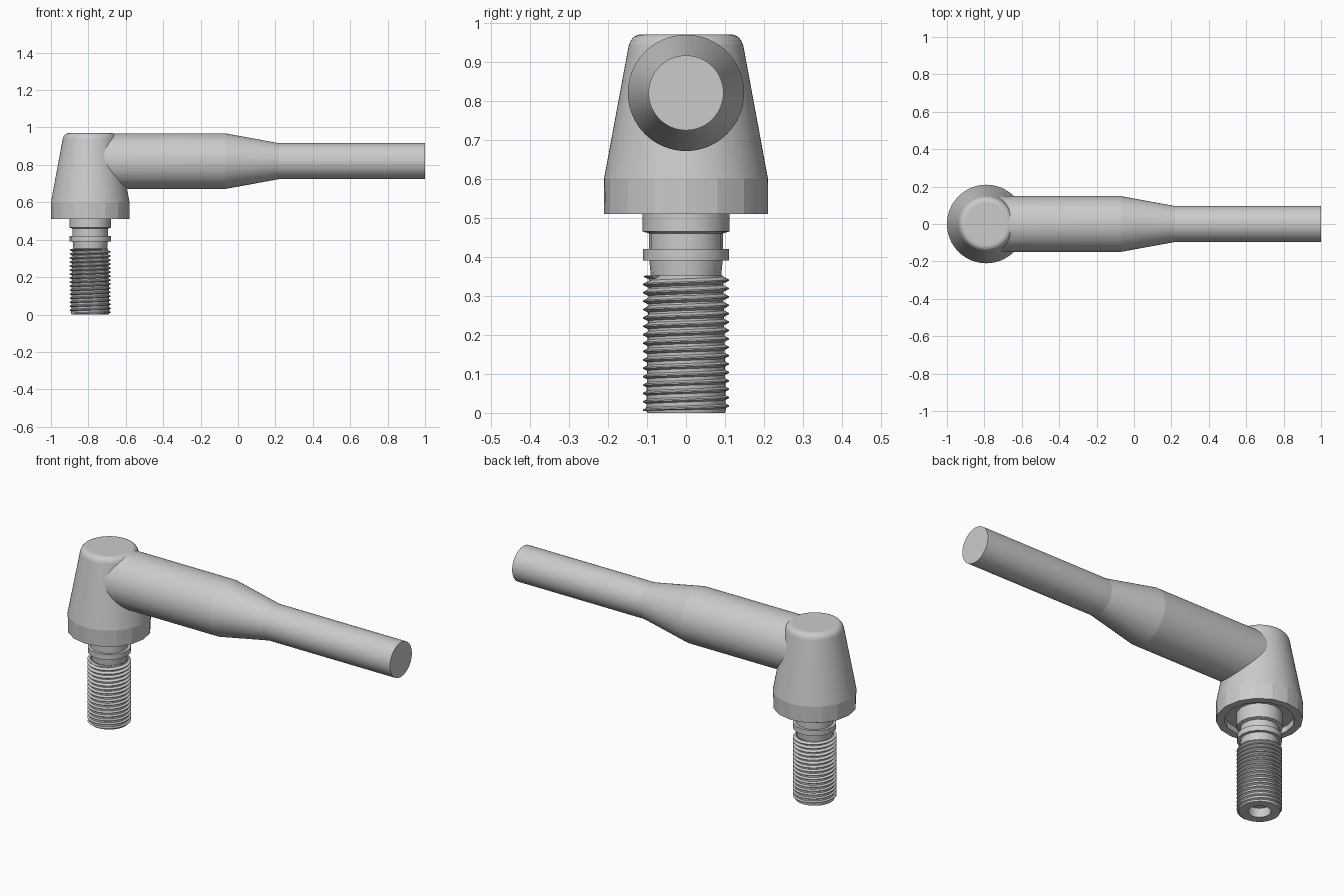
import bpy, bmesh, math
from mathutils import Matrix

if "Cube" in bpy.data.objects:
    bpy.data.objects.remove(bpy.data.objects["Cube"])

HUB_X = -0.79


def finish(name, bm, angle=30):
    bmesh.ops.remove_doubles(bm, verts=bm.verts, dist=1e-5)
    bmesh.ops.dissolve_degenerate(bm, edges=bm.edges, dist=1e-6)
    bmesh.ops.recalc_face_normals(bm, faces=bm.faces)
    me = bpy.data.meshes.new(name)
    bm.to_mesh(me)
    bm.free()
    ob = bpy.data.objects.new(name, me)
    bpy.context.collection.objects.link(ob)
    smooth(ob, angle)
    return ob


def smooth(ob, angle=30):
    bpy.ops.object.select_all(action='DESELECT')
    ob.select_set(True)
    bpy.context.view_layer.objects.active = ob
    bpy.ops.object.shade_smooth_by_angle(angle=math.radians(angle))


def grid_faces(bm, rows):
    for a, b in zip(rows, rows[1:]):
        for i in range(len(a) - 1):
            bm.faces.new((a[i], a[i + 1], b[i + 1], b[i]))


def lathe(name, profile, segs, matrix, angle=30):
    """Revolve (radius, height[, polygon sides]) points about z."""
    bm = bmesh.new()
    rows = []
    for r, z, *n in profile:
        row = []
        for i in range(segs + 1):
            a = 2 * math.pi * (i % segs) / segs
            rr = r
            if n:
                h = math.pi / n[0]
                rr = r * math.cos(h) / math.cos(a % (2 * h) - h)
            row.append(bm.verts.new((rr * math.cos(a), rr * math.sin(a), z)))
        rows.append(row)
    grid_faces(bm, rows)
    bm.transform(matrix)
    return finish(name, bm, angle)


at_hub = Matrix.Translation((HUB_X, 0, 0))

# Tapered hub with rounded top, coarse bottom rim and recessed underside
hub = lathe("hub", [
    (0, 0.97), (0.115, 0.97), (0.124, 0.9685), (0.133, 0.964), (0.141, 0.955),
    (0.146, 0.944), (0.149, 0.93), (0.21, 0.60), (0.21, 0.51, 16),
    (0.17, 0.51, 16), (0.17, 0.54, 16), (0, 0.54)], 64, at_hub)

# Handle bar, revolved then laid along x
lay = Matrix.Translation((0, 0, 0.82)) @ Matrix.Rotation(math.pi / 2, 4, 'Y')
handle = lathe("handle_cutter", [
    (0, HUB_X), (0.149, HUB_X), (0.149, -0.07), (0.096, 0.22),
    (0.096, 1.0), (0, 1.0)], 64, lay, 8)

# Join handle and hub into one casting
mod = hub.modifiers.new("join", 'BOOLEAN')
mod.operation = 'UNION'
mod.solver = 'EXACT'
mod.object = handle
bpy.context.view_layer.objects.active = hub
bpy.ops.object.modifier_apply(modifier="join")
bpy.data.objects.remove(handle)
hub.name = "lever_body"
smooth(hub, 8)

# Stepped bolt collar under the hub
lathe("bolt_collar", [
    (0, 0.545), (0.112, 0.545), (0.112, 0.465), (0.095, 0.46), (0.095, 0.42),
    (0.11, 0.42), (0.11, 0.39), (0.094, 0.39), (0.09, 0.35), (0, 0.35)],
    16, at_hub, 25)

# Threaded shank: helical strip clamped flat at both ends, blind hole below
PITCH, Z0, Z1, SEGS = 0.0215, 0.005, 0.352, 40
TURN = [(0.0, 0.095), (0.15, 0.095), (0.5, 0.11), (0.65, 0.11)]
bm = bmesh.new()
rows = []
for k in range(-1, int(Z1 / PITCH) + 2):
    for f, r in TURN:
        row = []
        for i in range(SEGS + 1):
            a = 2 * math.pi * (i / SEGS)
            z = PITCH * (k + f + i / SEGS)
            rr = r if Z0 < z < Z1 else 0.095
            z = min(max(z, Z0), Z1)
            row.append(bm.verts.new((rr * math.cos(a), rr * math.sin(a), z)))
        rows.append(row)
grid_faces(bm, rows)
bm.transform(at_hub)
finish("bolt_thread", bm, 25)

lathe("bolt_tip", [
    (0.095, 0.352), (0.102, 0.008), (0.1, 0.0), (0.055, 0.0),
    (0.055, 0.05), (0, 0.06)], 40, at_hub)
